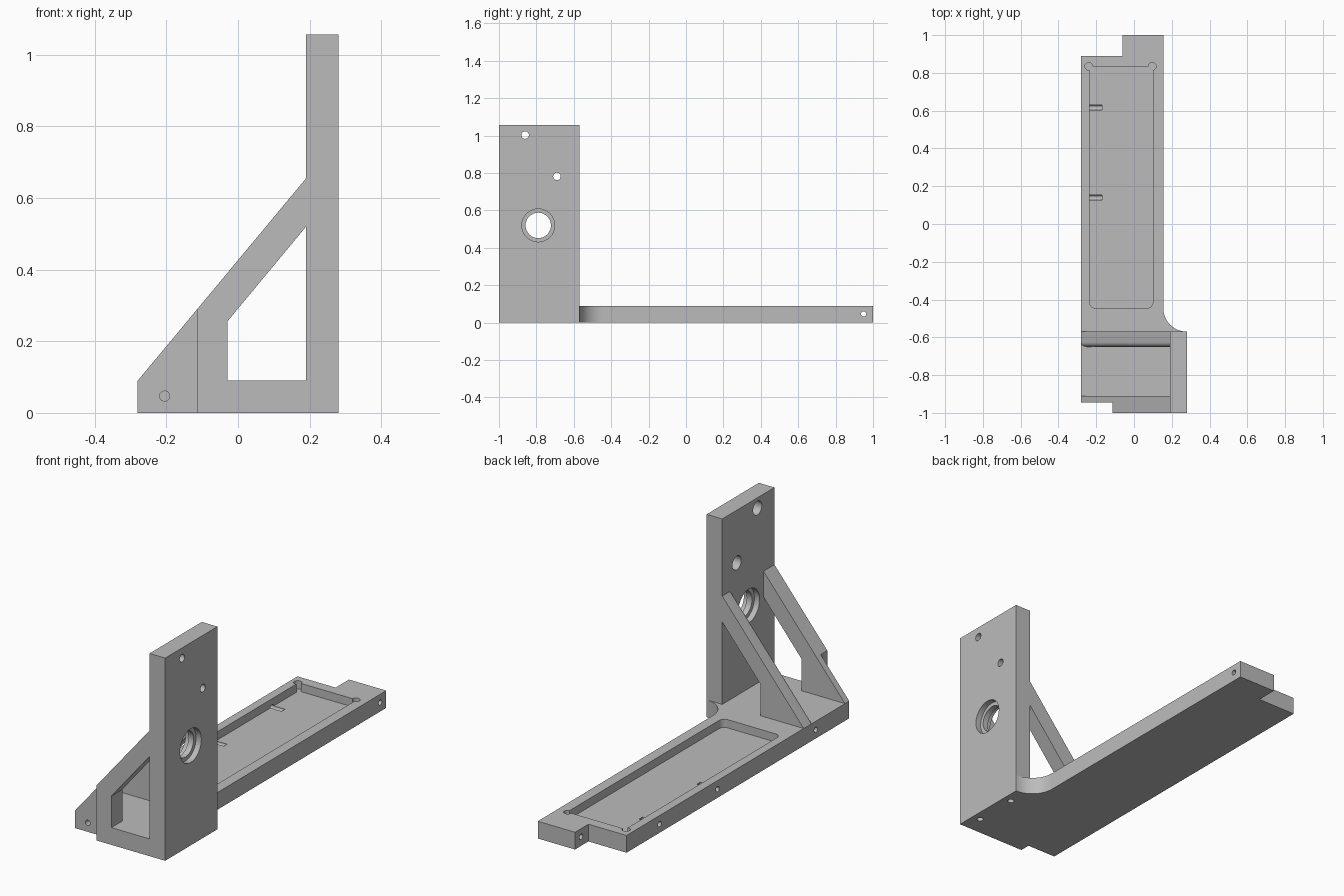
import bpy, bmesh, math
from mathutils import Vector, Matrix

default = bpy.data.objects.get("Cube")
if default:
    bpy.data.objects.remove(default, do_unlink=True)

grey = bpy.data.materials.new("machined grey")
grey.use_nodes = True
COLOUR = (0.5, 0.5, 0.5, 1)
grey.diffuse_color = COLOUR
grey.node_tree.nodes["Principled BSDF"].inputs["Base Color"].default_value = COLOUR


def make(name, bm):
    bmesh.ops.recalc_face_normals(bm, faces=bm.faces)
    mesh = bpy.data.meshes.new(name)
    bm.to_mesh(mesh)
    bm.free()
    mesh.materials.append(grey)
    obj = bpy.data.objects.new(name, mesh)
    bpy.context.collection.objects.link(obj)
    return obj


def prism(name, outline, axis, lo, hi, round_edge=0):
    """Extrude an (x, y) outline along z, or an (x, z) outline along y."""
    place = (lambda a, b: (a, b, lo)) if axis == "z" else (lambda a, b: (a, lo, b))
    shift = (0, 0, hi - lo) if axis == "z" else (0, hi - lo, 0)
    bm = bmesh.new()
    face = bm.faces.new([bm.verts.new(place(a, b)) for a, b in outline])
    new = bmesh.ops.extrude_face_region(bm, geom=[face])["geom"]
    bmesh.ops.translate(bm, vec=shift, verts=[v for v in new if isinstance(v, bmesh.types.BMVert)])
    if round_edge:
        # the longest edge on the near side is the sloping outer one
        near = [e for e in bm.edges if all(abs(v.co.y - lo) < 1e-5 for v in e.verts)]
        edge = max(near, key=lambda e: e.calc_length())
        bmesh.ops.bevel(bm, geom=[edge], offset=round_edge, segments=8, profile=0.5, affect="EDGES")
    return make(name, bm)


def box(name, x0, x1, y0, y1, z0, z1):
    return prism(name, [(x0, y0), (x1, y0), (x1, y1), (x0, y1)], "z", z0, z1)


def drill(start, end, radius):
    """Round cutter running between two points."""
    a, b = Vector(start), Vector(end)
    turn = (b - a).to_track_quat("Z", "Y").to_matrix().to_4x4()
    bm = bmesh.new()
    bmesh.ops.create_cone(bm, cap_ends=True, segments=32, radius1=radius, radius2=radius,
                          depth=(b - a).length, matrix=Matrix.Translation((a + b) / 2) @ turn)
    return make("cutter", bm)


def cut(obj, cutters):
    bpy.context.view_layer.objects.active = obj
    for cutter in cutters:
        cutter.hide_render = True
        mod = obj.modifiers.new("cut", "BOOLEAN")
        mod.operation, mod.solver, mod.object = "DIFFERENCE", "EXACT", cutter
        bpy.ops.object.modifier_apply(modifier=mod.name)
        bpy.data.objects.remove(cutter, do_unlink=True)


def arc(cx, cy, r, start, end, steps=12):
    angles = [math.radians(start + (end - start) * i / steps) for i in range(steps + 1)]
    return [(cx + r * math.cos(t), cy + r * math.sin(t)) for t in angles]


T = 0.09            # plate thickness
LEFT, INNER, OUTER = -0.28, 0.19, 0.28
BACK = -0.57        # rear face of the upright

# Base plate with stepped ends and a concave corner beside the upright
base = prism("base_plate", [
    (INNER, BACK), (INNER, -1), (-0.115, -1), (-0.115, -0.945), (LEFT, -0.945),
    (LEFT, 0.89), (-0.06, 0.89), (-0.06, 1), (0.155, 1),
] + arc(OUTER, BACK + 0.125, 0.125, 180, 270), "z", 0, T)

# Shallow pocket, corner reliefs and drilled edge holes
FLOOR = 0.047
pocket = prism("cutter", [(0.10, 0.835), (-0.235, 0.835)]
               + arc(-0.205, -0.415, 0.03, 180, 270, 6)
               + arc(0.07, -0.415, 0.03, 270, 360, 6), "z", FLOOR, 0.2)
reliefs = [drill((x, 0.835, FLOOR), (x, 0.835, 0.2), 0.02) for x in (-0.24, 0.097)]
side_holes = [drill((-0.4, y, 0.045), (-0.17, y, 0.045), 0.014) for y in (0.617, 0.14, -0.67)]
tab_hole = drill((-0.2, 0.95, 0.047), (0.3, 0.95, 0.047), 0.014)
front_hole = drill((-0.205, -1.1, 0.047), (-0.205, -0.83, 0.047), 0.014)
cut(base, [pocket] + reliefs + side_holes + [tab_hole, front_hole])

# Upright plate with counterbored holes and two holes in its foot
upright = box("upright_plate", INNER, OUTER, -1, BACK, 0, 1.057)
holes = []
for y, z in ((-0.86, 1.003), (-0.69, 0.782)):
    holes += [drill((0.1, y, z), (0.4, y, z), 0.02), drill((0.1, y, z), (0.235, y, z), 0.036)]
holes += [drill((0.1, -0.79, 0.52), (0.4, -0.79, 0.52), 0.068),
          drill((0.25, -0.79, 0.52), (0.4, -0.79, 0.52), 0.088),
          drill((0.1, -0.79, 0.52), (0.22, -0.79, 0.52), 0.088)]
holes += [drill((0.235, y, -0.1), (0.235, y, 0.15), 0.016) for y in (-0.9, -0.665)]
cut(upright, holes)

# Sloping braces, open in the middle
brace = [(LEFT, T), (-0.03, T), (-0.03, 0.255), (INNER, 0.52), (INNER, 0.655)]
front_brace = prism("front_brace", brace, "y", -1, -0.91)
cut(front_brace, [box("cutter", -0.5, -0.115, -1.2, -0.945, -0.1, 0.6)])
rear_brace = prism("rear_brace", brace, "y", -0.65, BACK, round_edge=0.024)

# Smooth the round walls, keep machined edges sharp
bpy.ops.object.select_all(action="DESELECT")
for part in (base, upright, front_brace, rear_brace):
    part.select_set(True)
bpy.context.view_layer.objects.active = base
bpy.ops.object.shade_smooth_by_angle(angle=math.radians(30))
